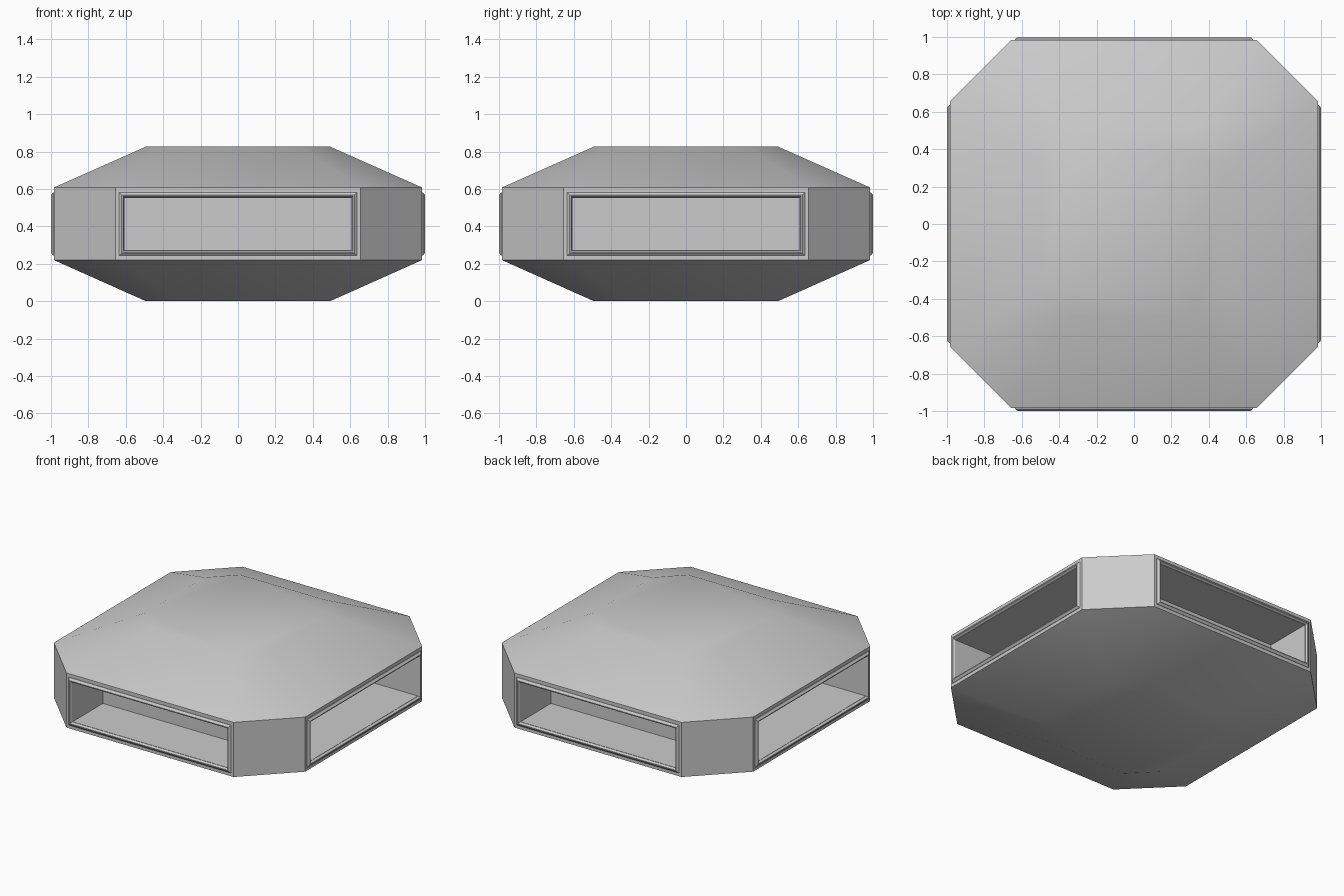
import bpy, bmesh
from math import pi
from mathutils import Matrix, Vector

if "Cube" in bpy.data.objects:
    bpy.data.objects.remove(bpy.data.objects["Cube"])

R, C = 0.985, 0.655          # half width of the body and start of the cut corners
MID = 0.413                  # mid height of the windows
OPEN_W, OPEN_H = 0.607, 0.139
BACK = 0.645                 # distance of the recess back wall from the centre


def finish(bm, name):
    bmesh.ops.recalc_face_normals(bm, faces=bm.faces)
    mesh = bpy.data.meshes.new(name)
    bm.to_mesh(mesh)
    bm.free()
    ob = bpy.data.objects.new(name, mesh)
    bpy.context.collection.objects.link(ob)
    bpy.context.view_layer.objects.active = ob
    ob.select_set(True)
    return ob


def window_loop(bm, w, h, d, rot):
    return [bm.verts.new(rot @ Vector((x * w, -d, MID + z * h)))
            for x, z in ((-1, -1), (1, -1), (1, 1), (-1, 1))]


def bridge(bm, a, b):
    n = len(a)
    return [bm.faces.new((a[i], a[(i + 1) % n], b[(i + 1) % n], b[i])) for i in range(n)]


turns = [Matrix.Rotation(k * pi / 2, 3, 'Z') for k in range(4)]

# Octagonal body: bottom, two wall rims, top
bm = bmesh.new()
octagon = [(-C, -R), (C, -R), (R, -C), (R, C), (C, R), (-C, R), (-R, C), (-R, -C)]
rings = [[bm.verts.new((x * s, y * s, z)) for x, y in octagon]
         for s, z in ((0.5, 0), (1, 0.22), (1, 0.607), (0.5, 0.826))]
bm.faces.new(rings[0][::-1])
bm.faces.new(rings[-1])
bridge(bm, rings[0], rings[1])
walls = bridge(bm, rings[1], rings[2])
bridge(bm, rings[2], rings[3])

# Window recesses in the four long walls
for rot, wall in zip(turns, walls[::2]):
    edge = list(wall.verts)
    bm.faces.remove(wall)
    front = window_loop(bm, OPEN_W, OPEN_H, R, rot)
    back = window_loop(bm, OPEN_W, OPEN_H, BACK, rot)
    bridge(bm, edge, front)
    bridge(bm, front, back)
    bm.faces.new(back)
finish(bm, "body")

# Raised stepped frames around the windows
profile = [(0.636, 0.169, 0.98), (0.636, 0.169, 0.988), (0.622, 0.155, 1.0),
           (0.616, 0.149, 1.0), (0.609, 0.141, 0.988), (0.609, 0.141, 0.98)]
for rot, side in zip(turns, ("front", "right", "back", "left")):
    bm = bmesh.new()
    loops = [window_loop(bm, w, h, d, rot) for w, h, d in profile]
    for a, b in zip(loops, loops[1:] + loops[:1]):
        bridge(bm, a, b)
    finish(bm, side + "_window_frame")

# Soft shading on the shallow slopes, crisp corners elsewhere
bpy.ops.object.shade_smooth_by_angle(angle=pi / 6)
